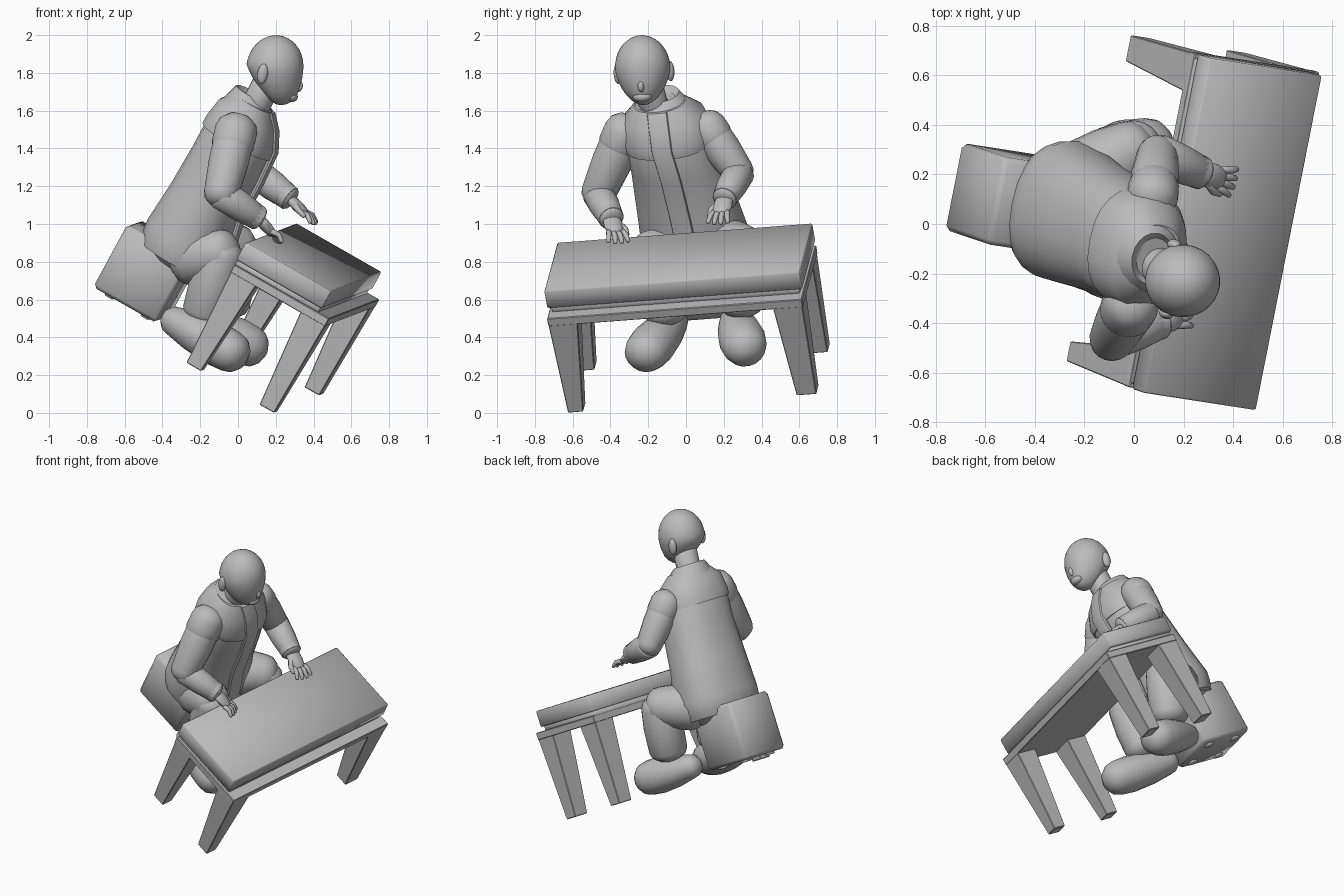
import bpy, bmesh, math
from mathutils import Vector as V, Matrix

if "Cube" in bpy.data.objects:
    bpy.data.objects.remove(bpy.data.objects["Cube"])

grey = bpy.data.materials.new("plain_grey")
grey.diffuse_color = (0.5, 0.5, 0.5, 1)
grey.use_nodes = True
grey.node_tree.nodes["Principled BSDF"].inputs["Base Color"].default_value = grey.diffuse_color

# Tilted frame shared by furniture and sitter: S sideways, F forward, U up
S = V((.193, .978, .074)).normalized()
F = V((.866, -.104, -.49))
F = (F - S * F.dot(S)).normalized()
U = F.cross(S).normalized()


def frame(f, s, u, o):
    m = Matrix((f, s, u)).transposed().to_4x4()
    m.translation = V(o)
    return m


def finish(name, bm, angle=35):
    bmesh.ops.recalc_face_normals(bm, faces=bm.faces)
    me = bpy.data.meshes.new(name)
    bm.to_mesh(me)
    bm.free()
    me.materials.append(grey)
    for p in me.polygons:
        p.use_smooth = True
    me.set_sharp_from_angle(angle=math.radians(angle))
    ob = bpy.data.objects.new(name, me)
    bpy.context.collection.objects.link(ob)
    return ob


def loft(name, rings, n=20, p=2.0, angle=35):
    """Skin rings given as (centre, half axis a, half axis b)."""
    bm = bmesh.new()
    loops = []
    for c, a, b in rings:
        loop = []
        for i in range(n):
            t = 2 * math.pi * i / n
            x, y = math.cos(t), math.sin(t)
            x = math.copysign(abs(x) ** (2 / p), x)
            y = math.copysign(abs(y) ** (2 / p), y)
            loop.append(bm.verts.new(V(c) + a * x + b * y))
        loops.append(loop)
    for l0, l1 in zip(loops, loops[1:]):
        for i in range(n):
            j = (i + 1) % n
            bm.faces.new((l0[i], l0[j], l1[j], l1[i]))
    bm.faces.new(loops[0])
    bm.faces.new(loops[-1])
    return finish(name, bm, angle)


def tube(name, pts, radii, n=16, cap=1.0, wide=1.0, ref=S):
    """Round-ended limb through pts; wide stretches it along ref."""
    pts = [V(q) for q in pts]
    rings = []
    for i, q in enumerate(pts):
        t = (pts[min(i + 1, len(pts) - 1)] - pts[max(i - 1, 0)]).normalized()
        b = (ref - t * ref.dot(t)).normalized()
        a = b.cross(t)
        r = radii[i]
        ends = [0]
        if i == 0:
            ends = [-80, -55, -28, 0]
        elif i == len(pts) - 1:
            ends = [0, 28, 55, 80]
        for e in ends:
            e = math.radians(e)
            k = r * math.cos(e)
            rings.append((q + t * r * cap * math.sin(e), a * k, b * k * wide))
    return loft(name, rings, n, angle=50)


def ball(name, m, loc, size, shape=None):
    bm = bmesh.new()
    bmesh.ops.create_uvsphere(bm, u_segments=28, v_segments=18, radius=1)
    for v in bm.verts:
        if shape:
            v.co = shape(v.co)
        v.co = V(v.co[i] * size[i] + loc[i] for i in range(3))
    bmesh.ops.transform(bm, matrix=m, verts=bm.verts)
    return finish(name, bm, 60)


def block(name, m, lo, hi, foot=None, bevel=.007, angle=50):
    """Box from lo to hi; foot = (lo, hi) in plan for a tapered lower end."""
    bm = bmesh.new()
    bmesh.ops.create_cube(bm, size=2)
    for v in bm.verts:
        a, b = (foot if foot and v.co.z < 0 else (lo, hi))
        low = v.co.z < 0
        v.co = V((a[0] if v.co.x < 0 else b[0], a[1] if v.co.y < 0 else b[1],
                  lo[2] if low else hi[2]))
    bmesh.ops.bevel(bm, geom=list(bm.edges), offset=bevel, segments=1,
                    affect='EDGES', profile=.5)
    bmesh.ops.transform(bm, matrix=m, verts=bm.verts)
    return finish(name, bm, angle)


# Table: slab, recessed spacer, frame and four tapered legs
T = frame(F, S, U, (.398, -.041, .824))
block("table_top", T, (-.262, -.69, -.105), (.265, .69, .002))
block("table_spacer", T, (-.257, -.67, -.145), (.255, .67, -.1))
block("table_frame", T, (-.258, -.688, -.18), (.325, .69, -.132), bevel=.004, angle=30)
for fx in (0, 1):
    for sy in (-1, 1):
        x0, x1 = ((-.258, -.10), (.17, .325))[fx]
        f0, f1 = ((-.235, -.145), (.215, .305))[fx]
        y0, y1 = sorted((sy * .688, sy * .525))
        g0, g1 = sorted((sy * .672, sy * (.565 if sy > 0 else .59)))
        block("table_leg", T, (x0, y0, -.72), (x1, y1, -.134), ((f0, g0), (f1, g1)),
              bevel=.004, angle=30)

# Stool with small feet
K = frame(F, S, U, (-.495, .10, .757))
block("stool", K, (-.175, -.18, -.19), (.215, .18, .195), bevel=.02)
for fx in (-.08, .14):
    for sy in (-1, 1):
        block("stool_foot", K, (fx - .025, sy * .11 - .025, -.203),
              (fx + .025, sy * .11 + .025, -.17), bevel=.004)

# Torso: centre, half depth, half width
body = [((-.315, .06, .815), .215, .265), ((-.295, .055, .86), .23, .282),
        ((-.265, .05, .92), .235, .288), ((-.17, .0, 1.12), .205, .265),
        ((-.06, -.05, 1.32), .20, .243), ((.02, -.10, 1.48), .195, .235),
        ((.055, -.12, 1.58), .16, .21), ((.085, -.14, 1.645), .10, .13)]
loft("jacket_body", [(c, F * d, S * w) for c, d, w in body], 24, 2.3)
loft("trouser_seat", [((-.335, .07, .775), F * .13, S * .17), ((-.315, .06, .83), F * .19, S * .24)], 20, 2.4)

# Shoulder yoke, front placket and standing collar
loft("jacket_yoke", [(c, F * (d + .013), S * (w + .008)) for c, d, w in
                     [((.0, -.09, 1.44), .195, .232)] + body[5:]], 24, 2.3)
loft("front_placket", [(V(c) + F * (d + .008), F * .016, S * .055) for c, d, w in body[2:]], 12, 4)
loft("collar", [((.065, -.125, 1.60), F * .155, S * .17), ((.075, -.14, 1.665), F * .115, S * .125),
                ((.075, -.14, 1.69), F * .095, S * .105), ((.08, -.14, 1.66), F * .08, S * .085)], 20)

# Neck and head
tube("neck", [(.06, -.14, 1.57), (.10, -.175, 1.64), (.15, -.20, 1.74)], [.08, .078, .078], cap=.3)
hu = V((.15, -.07, .985)).normalized()
hs = V((.12, .985, .09))
hs = (hs - hu * hs.dot(hu)).normalized()
H = frame(hs.cross(hu), hs, hu, (.195, -.229, 1.825))


def skull(c):
    t = max(0, -c.z)
    x = c.x * (1 - .5 * t) if c.x < 0 else c.x * (1 + .05 * t)
    return V((x + .3 * t * t, c.y * (1 - .12 * t), c.z * (1 + .08 * t)))


ball("head", H, (0, 0, 0), (.152, .147, .175), skull)
ball("nose", H, (.138, 0, -.075), (.024, .018, .032))
ball("brow", H, (.105, 0, -.03), (.042, .08, .03))
ball("mouth", H, (.112, 0, -.135), (.032, .05, .028))
for sy in (-1, 1):
    ball("ear", H, (-.045, sy * .14, -.03), (.028, .022, .054))


def hand(wrist, tip, side, thumb):
    """Flat palm, four spread fingers and a thumb."""
    w, t = V(wrist), V(tip)
    d = t - w
    s = (side - d.normalized() * side.dot(d.normalized())).normalized()
    up = d.cross(s).normalized()
    up *= 1 if up.z > 0 else -1
    tube("palm", [w, w + d * .28, w + d * .5], [.028, .029, .024], 12, .8, 1.8, s)
    for i in range(4):
        k = i - 1.5
        a = w + d * .5 + s * k * .025
        e = w + d * (.97 - .05 * abs(k)) + s * k * .036
        tube("finger", [a, (a + e) / 2 + up * .012, e], [.016, .015, .012], 8)
    a = w + d * .2 + s * thumb * .035
    tube("thumb", [a, a + d * .2 + s * thumb * .022, a + d * .42 + s * thumb * .024],
         [.019, .017, .013], 8)


def arm(shoulder, elbow, wrist, tip, side, thumb, r):
    sh, el, wr = V(shoulder), V(elbow), V(wrist)
    tube("upper_sleeve", [sh, sh.lerp(el, .5), el], [r, r, r * .86], 18, .8)
    tube("shoulder_cap", [sh, sh.lerp(el, .22)], [r * 1.06, r * 1.06], 18, .8)
    tube("lower_sleeve", [el, el.lerp(wr, .5), wr], [.084, .08, .066], 18, .35)
    tube("cuff", [el.lerp(wr, .85), wr], [.07, .068], 16, .12)
    hand(wr.lerp(V(tip), .1), tip, side, thumb)


arm((-.01, -.32, 1.495), (-.09, -.465, 1.16), (.11, -.395, 1.03),
    (.225, -.355, .90), V((-.35, .93, .1)), 1, .107)
arm((.075, .11, 1.515), (.095, .28, 1.27), (.275, .205, 1.135),
    (.41, .165, 1.0), V((.2, .97, .1)), -1, .097)


def leg(hip, knee, ankle, heel, toe):
    h, k, a = V(hip), V(knee), V(ankle)
    tube("thigh", [h, h.lerp(k, .5), k], [.15, .145, .125], 18, .72)
    tube("shin", [k, k.lerp(a, .5), a], [.118, .13, .125], 18, .6)
    b, t = V(heel), V(toe)
    tube("shoe", [b, b.lerp(t, .35), b.lerp(t, .75), t],
         [.08, .105, .118, .112], 18, .9, 1.06)


leg((-.25, -.08, .82), (-.085, -.18, .85), (-.17, -.10, .54),
    (-.335, -.07, .485), (-.04, -.21, .325))
leg((-.19, .20, .88), (.0, .30, .875), (-.06, .285, .58),
    (-.22, .26, .49), (.06, .31, .355))
